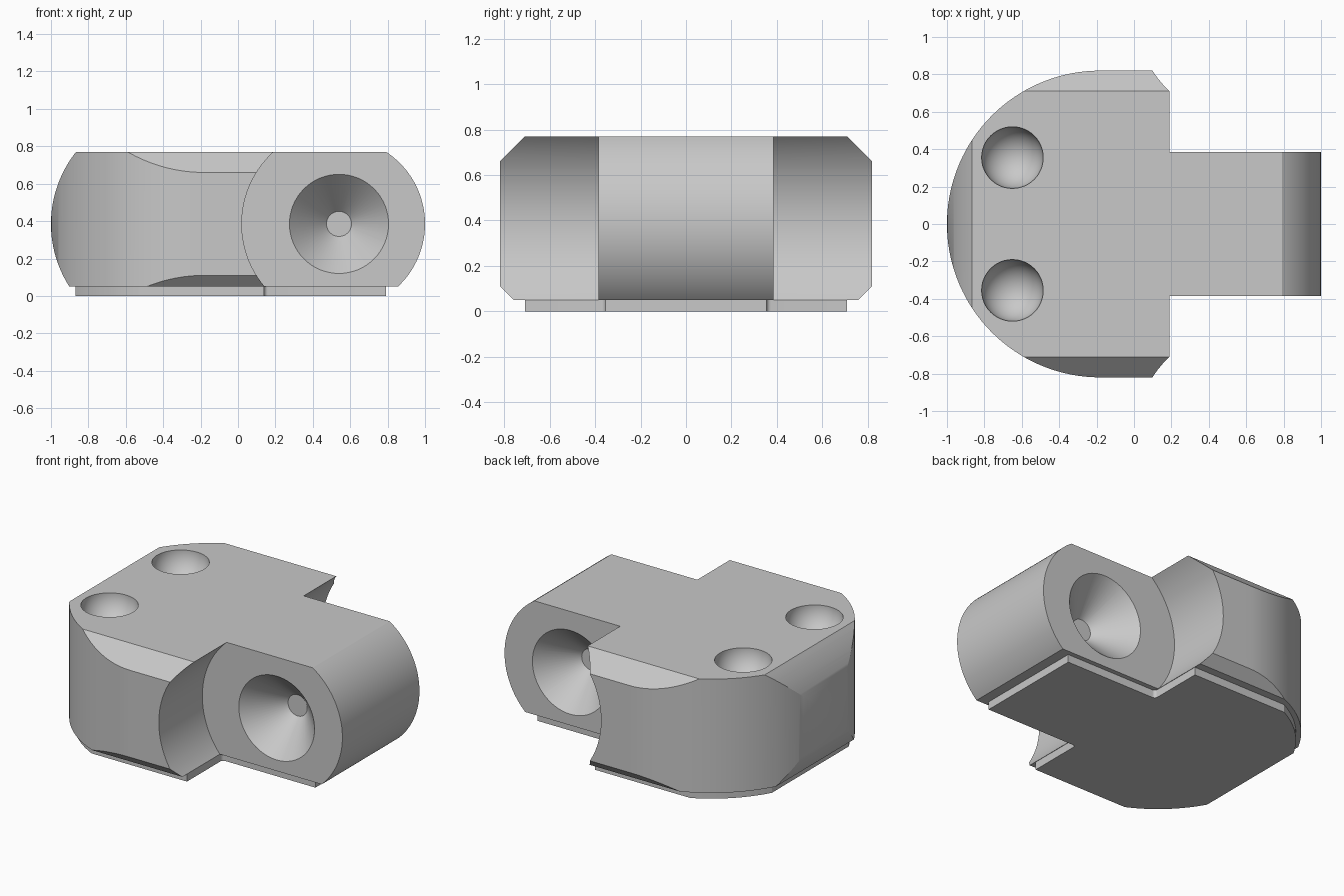
import bpy
from math import sin, cos, pi, asin, sqrt, radians
from mathutils import Matrix, Vector

cube = bpy.data.objects.get("Cube")
if cube:
    bpy.data.objects.remove(cube)

grey = bpy.data.materials.new("plain grey")
grey.use_nodes = True
grey.diffuse_color = (0.58, 0.58, 0.58, 1)
grey.node_tree.nodes["Principled BSDF"].inputs["Base Color"].default_value = (0.58, 0.58, 0.58, 1)

TOP, BOTTOM = 0.77, 0.05
MID = 0.385           # height of the pivot axis, also half the tongue width
PIVOT = 0.54          # x of the pivot axis


def arc(cx, cy, r, a0, a1, n=32):
    return [(cx + r * cos(a0 + (a1 - a0) * i / n), cy + r * sin(a0 + (a1 - a0) * i / n))
            for i in range(n + 1)]


def prism(name, outline, place, lo, hi):
    """Extrude a closed outline between lo and hi; place maps (u, v, w) to a point."""
    n = len(outline)
    verts = [place(u, v, w) for w in (lo, hi) for u, v in outline]
    faces = [tuple(range(n)), tuple(range(n, 2 * n))]
    faces += [(i, (i + 1) % n, (i + 1) % n + n, i + n) for i in range(n)]
    mesh = bpy.data.meshes.new(name)
    mesh.from_pydata(verts, [], faces)
    obj = bpy.data.objects.new(name, mesh)
    bpy.context.collection.objects.link(obj)
    select(obj)
    bpy.ops.object.mode_set(mode='EDIT')
    bpy.ops.mesh.select_all(action='SELECT')
    bpy.ops.mesh.normals_make_consistent(inside=False)
    bpy.ops.object.mode_set(mode='OBJECT')
    mesh.materials.append(grey)
    return obj


def select(obj):
    bpy.ops.object.select_all(action='DESELECT')
    obj.select_set(True)
    bpy.context.view_layer.objects.active = obj


def combine(obj, tool, operation):
    tool.hide_render = True
    mod = obj.modifiers.new(operation.lower(), 'BOOLEAN')
    mod.operation, mod.solver, mod.object = operation, 'EXACT', tool
    select(obj)
    bpy.ops.object.modifier_apply(modifier=mod.name)
    bpy.data.objects.remove(tool)


def along_y(u, v, w):
    return (u, w, v)


def along_x(u, v, w):
    return (w, u, v)


def along_z(u, v, w):
    return (u, v, w)


# Side profile: bulged left end, round knuckle at the right end
R_KNUCKLE, R_BULGE, BULGE_X = 0.46, 0.62, -0.38
dt, db = TOP - MID, BOTTOM - MID
profile = arc(PIVOT, MID, R_KNUCKLE, asin(db / R_KNUCKLE), asin(dt / R_KNUCKLE), 40)
profile += arc(BULGE_X, MID, R_BULGE, pi - asin(dt / R_BULGE), pi - asin(db / R_BULGE), 40)
body = prism("hinge_body", profile, along_y, -1, 1)

# Rounded plan shape
plan = arc(-0.18, 0, 0.82, pi / 2, 3 * pi / 2, 96) + [(1.2, -0.82), (1.2, 0.82)]
combine(body, prism("plan_cutter", plan, along_z, -0.5, 1.5), 'INTERSECT')

# Chamfers along the long upper and lower edges
reach = 0.71 + TOP - MID
diamond = [(0, MID + reach), (reach, MID), (0, MID - reach), (-reach, MID)]
combine(body, prism("chamfer_cutter", diamond, along_x, -1.5, 1.5), 'INTERSECT')

for side in (-1, 1):
    # Concave shoulder beside the tongue
    ring = arc(PIVOT, MID, 0.52, 0, 2 * pi, 96)[:-1]
    lo, hi = sorted((side * MID, side * 1.2))
    combine(body, prism("shoulder_cutter", ring, along_y, lo, hi), 'DIFFERENCE')

    # Conical recess on the pivot axis, with a small flat end
    over = 0.05
    slope = (0.265 - 0.067) / 0.21
    bpy.ops.mesh.primitive_cone_add(
        vertices=64, radius1=0.265 + over * slope, radius2=0.067, depth=0.21 + over,
        location=(PIVOT, side * (MID - 0.21 / 2 + over / 2), MID),
        rotation=(side * pi / 2, 0, 0))
    cone = bpy.context.object
    cone.data.materials.append(grey)
    combine(body, cone, 'DIFFERENCE')

    # Round dimple in the top
    bpy.ops.mesh.primitive_uv_sphere_add(segments=48, ring_count=25, radius=0.165,
                                         location=(-0.65, side * 0.355, TOP))
    ball = bpy.context.object
    ball.data.materials.append(grey)
    combine(body, ball, 'DIFFERENCE')

# Thin base plate: inset T outline with clipped arc and filleted inner corners
R_PLATE, CX = 0.79, -0.18
a0 = pi - asin(0.71 / R_PLATE)
a1 = pi - asin(sqrt(R_PLATE ** 2 - (0.87 + CX) ** 2) / R_PLATE)
half = [(0.79, 0.355)] + arc(0.16, 0.375, 0.02, 3 * pi / 2, pi, 6)
half += [(0.14, 0.71)] + arc(CX, 0, R_PLATE, a0, a1, 20)
outline = half + [(x, -y) for x, y in reversed(half)]
plate = prism("base_plate", outline, along_z, 0, BOTTOM)

for obj in (body, plate):
    select(obj)
    bpy.ops.object.shade_smooth_by_angle(angle=radians(25))
